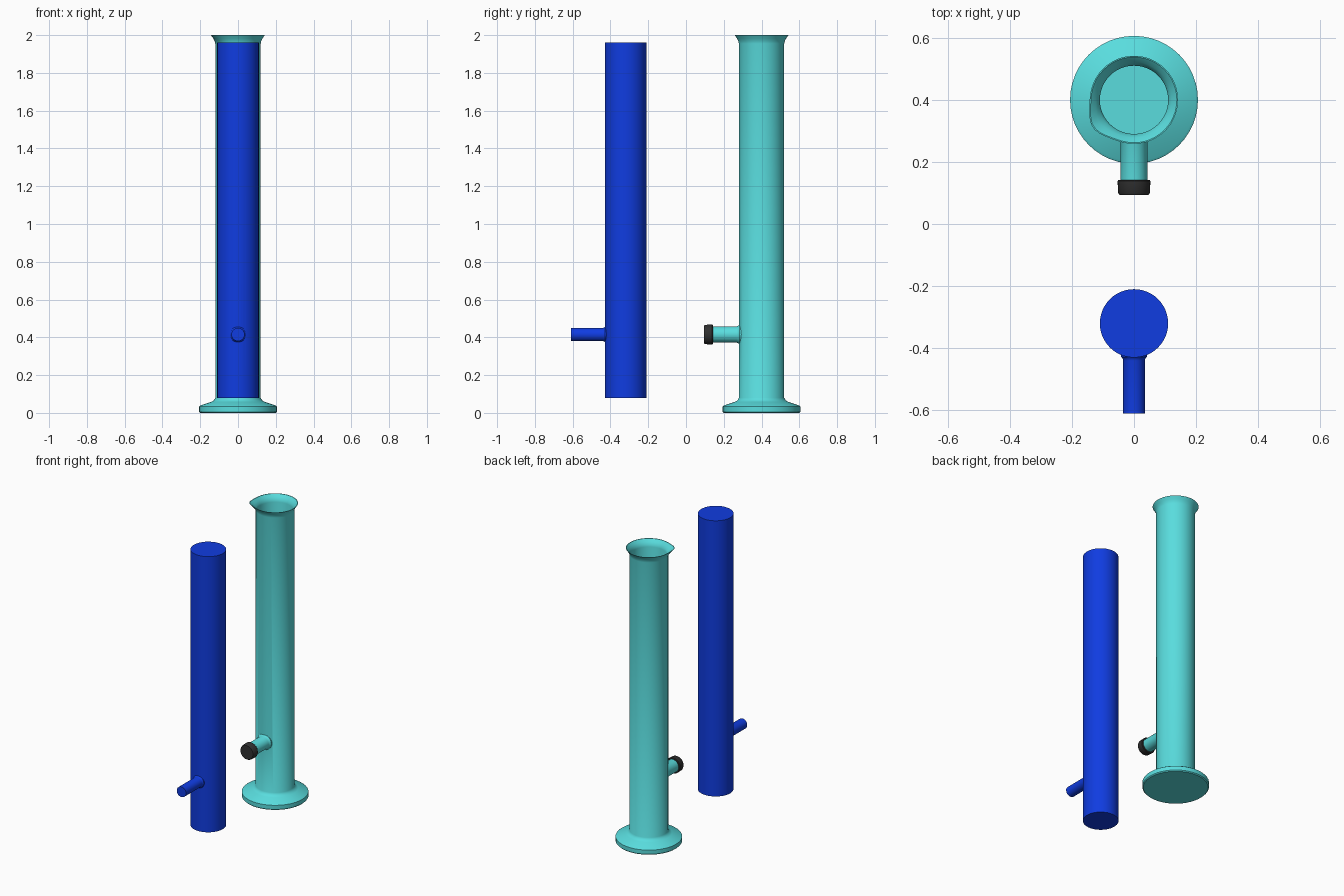
import bpy, bmesh, math
from mathutils import Matrix

if "Cube" in bpy.data.objects:
    bpy.data.objects.remove(bpy.data.objects["Cube"])

SIDES = 48
GLASS_Y, LIQUID_Y, TUBE_Z = 0.40, -0.32, 0.415


def material(name, rgb):
    m = bpy.data.materials.new(name)
    m.diffuse_color = (*rgb, 1)
    m.use_nodes = True
    m.node_tree.nodes["Principled BSDF"].inputs["Base Color"].default_value = m.diffuse_color
    return m


def lathe(name, profile, matrix, sides=SIDES, deform=None):
    """Spin (radius, height) points, from pole to pole, into a closed solid."""
    bm = bmesh.new()
    rings = []
    for r, h in profile:
        if r == 0:
            rings.append([bm.verts.new((0, 0, h))])
            continue
        ring = []
        for i in range(sides):
            a = 2 * math.pi * i / sides
            rr = r + (deform(a, h) if deform else 0)
            ring.append(bm.verts.new((rr * math.cos(a), rr * math.sin(a), h)))
        rings.append(ring)
    for lo, hi in zip(rings, rings[1:]):
        for i in range(sides):
            j = (i + 1) % sides
            quad = [lo[i % len(lo)], lo[j % len(lo)], hi[j % len(hi)], hi[i % len(hi)]]
            bm.faces.new(list(dict.fromkeys(quad)))
    bmesh.ops.recalc_face_normals(bm, faces=bm.faces)
    bm.transform(matrix)
    mesh = bpy.data.meshes.new(name)
    bm.to_mesh(mesh)
    bm.free()
    ob = bpy.data.objects.new(name, mesh)
    bpy.context.collection.objects.link(ob)
    return ob


def activate(ob):
    bpy.ops.object.select_all(action='DESELECT')
    ob.select_set(True)
    bpy.context.view_layer.objects.active = ob


def combine(ob, other, operation):
    mod = ob.modifiers.new(operation.lower(), 'BOOLEAN')
    mod.operation, mod.object, mod.solver = operation, other, 'EXACT'
    activate(ob)
    bpy.ops.object.modifier_apply(modifier=mod.name)
    bpy.data.objects.remove(other)


def finish(ob, mat):
    ob.data.materials.clear()
    ob.data.materials.append(mat)
    activate(ob)
    bpy.ops.object.shade_smooth_by_angle(angle=math.radians(35))


def upright(y):
    return Matrix.Translation((0, y, 0))


def sideways(y):
    # lathe axis pointing to the front, at the height of the side arm
    return Matrix.Translation((0, y, TUBE_Z)) @ Matrix.Rotation(math.radians(90), 4, 'X')


def spout(a, h):
    # pouring lip pulled out at the front left of the rim
    t = min(max((h - 1.955) / 0.045, 0), 1)
    return 0.018 * t * math.exp(-((a - math.radians(214)) / 0.34) ** 2)


# Glass cylinder with foot and flared rim
glass = lathe("glass_cylinder", [
    (0, 0), (0.2, 0), (0.206, 0.006), (0.206, 0.034), (0.198, 0.04), (0.142, 0.058),
    (0.128, 0.066), (0.12, 0.08), (0.12, 1.955), (0.123, 1.968), (0.13, 1.982),
    (0.142, 2.0), (0, 2.0)], upright(GLASS_Y), deform=spout)

# Side arm with a small fillet at the joint
arm = lathe("glass_side_arm", [
    (0, 0.06), (0.053, 0.06), (0.053, 0.117), (0.047, 0.122), (0.043, 0.132),
    (0.043, 0.29), (0, 0.29)], sideways(GLASS_Y), 32)
combine(glass, arm, 'UNION')

# Hollow out the main bore and the side arm
bore = lathe("main_bore", [
    (0, 0.08), (0.11, 0.08), (0.11, 1.955), (0.113, 1.968), (0.122, 1.984),
    (0.138, 2.0), (0.148, 2.01), (0, 2.01)], upright(GLASS_Y), deform=spout)
combine(glass, bore, 'DIFFERENCE')
side_bore = lathe("side_bore", [(0, 0.03), (0.035, 0.03), (0.035, 0.3), (0, 0.3)],
                  sideways(GLASS_Y), 32)
combine(glass, side_bore, 'DIFFERENCE')
finish(glass, material("glass", (0.10, 0.72, 0.73)))

# Black cap over the end of the side arm
cap = lathe("side_arm_cap", [
    (0, 0.291), (0.0435, 0.291), (0.0435, 0.258), (0.05, 0.258), (0.053, 0.262),
    (0.051, 0.3), (0.047, 0.306), (0, 0.306)], sideways(GLASS_Y), 32)
finish(cap, material("black_rubber", (0.03, 0.03, 0.03)))

# Liquid column with the liquid filling the side arm
liquid = lathe("liquid", [(0, 0.08), (0.11, 0.08), (0.11, 1.96), (0, 1.96)],
               upright(LIQUID_Y))
liquid_arm = lathe("liquid_arm", [
    (0, 0.05), (0.042, 0.05), (0.042, 0.108), (0.037, 0.113), (0.035, 0.12),
    (0.035, 0.29), (0, 0.29)], sideways(LIQUID_Y), 32)
combine(liquid, liquid_arm, 'UNION')
finish(liquid, material("blue_liquid", (0.005, 0.045, 0.75)))
